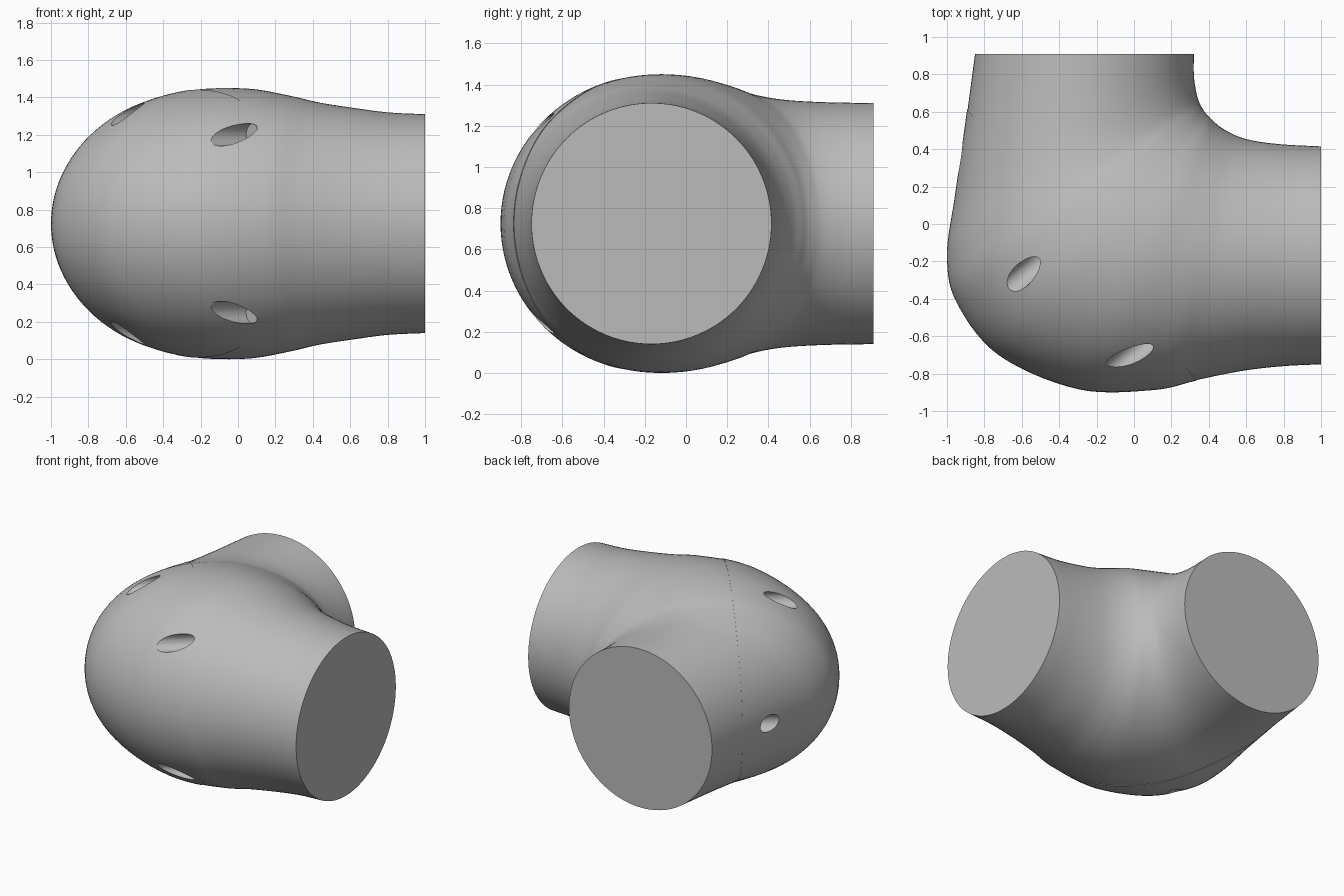
import bpy, bmesh, math
from mathutils import Vector

old = bpy.data.objects.get("Cube")
if old:
    bpy.data.objects.remove(old, do_unlink=True)

MID_Z = 0.725
SIDES = 112
STEPS = 7

grey = bpy.data.materials.new("plain grey")
grey.use_nodes = True
grey.diffuse_color = (0.5, 0.5, 0.5, 1)
grey.node_tree.nodes["Principled BSDF"].inputs["Base Color"].default_value = (0.5, 0.5, 0.5, 1)

# Cross-sections around the bend: inner x, inner y, outer x, outer y, half height
SECTIONS = [Vector(s) for s in (
    (1, .415, 1, -.75, .585),
    (.8, .425, .8, -.76, .595),
    (.64, .445, .58, -.785, .62),
    (.54, .475, .33, -.835, .647),
    (.46, .52, .1, -.885, .682),
    (.41, .565, -.3, -.88, .721),
    (.385, .59, -.72, -.70, .72),
    (.365, .62, -.945, -.42, .685),
    (.345, .66, -.997, -.17, .64),
    (.33, .72, -.955, .15, .605),
    (.32, .8, -.905, .5, .59),
    (.32, .91, -.85, .91, .585),
)]

# Joint plane between the body and the cap
SEAM = Vector((-.28, -.11, MID_Z))
ALONG = Vector((.646, -.763, 0)).normalized()
OUT = Vector((-.763, -.646, 0)).normalized()


def blend(a, b, c, d, t):
    """Smooth curve through b and c."""
    return (b * 2 + (c - a) * t + (a * 2 - b * 5 + c * 4 - d) * t ** 2
            + (b * 3 - a - c * 3 + d) * t ** 3) / 2


def smooth_sections():
    pts = [SECTIONS[0] * 2 - SECTIONS[1]] + SECTIONS + [SECTIONS[-1] * 2 - SECTIONS[-2]]
    result = []
    for i in range(len(SECTIONS) - 1):
        result += [blend(*pts[i:i + 4], k / STEPS) for k in range(STEPS)]
    return result + [SECTIONS[-1]]


def make_object(name, bm):
    bmesh.ops.recalc_face_normals(bm, faces=bm.faces)
    mesh = bpy.data.meshes.new(name)
    bm.to_mesh(mesh)
    bm.free()
    mesh.materials.append(grey)
    obj = bpy.data.objects.new(name, mesh)
    bpy.context.collection.objects.link(obj)
    return obj


def activate(obj):
    bpy.ops.object.select_all(action='DESELECT')
    obj.select_set(True)
    bpy.context.view_layer.objects.active = obj


def elbow_half(name, keep_cap):
    """Loft the whole elbow, then keep one closed side of the joint plane."""
    bm = bmesh.new()
    rings = []
    for xi, yi, xo, yo, h in smooth_sections():
        inner, outer = Vector((xi, yi, MID_Z)), Vector((xo, yo, MID_Z))
        centre, half = (inner + outer) / 2, (outer - inner) / 2
        ring = []
        for k in range(SIDES):
            a = math.tau * k / SIDES
            ring.append(bm.verts.new(centre + half * math.cos(a) + Vector((0, 0, h * math.sin(a)))))
        rings.append(ring)
    for r, s in zip(rings, rings[1:]):
        for k in range(SIDES):
            n = (k + 1) % SIDES
            bm.faces.new((r[k], r[n], s[n], s[k]))
    bm.faces.new(rings[0])
    bm.faces.new(rings[-1])
    cut = bmesh.ops.bisect_plane(bm, geom=bm.verts[:] + bm.edges[:] + bm.faces[:],
                                 plane_co=SEAM, plane_no=OUT,
                                 clear_inner=keep_cap, clear_outer=not keep_cap)
    rim = [e for e in cut["geom_cut"] if isinstance(e, bmesh.types.BMEdge)]
    bmesh.ops.contextual_create(bm, geom=rim)
    if keep_cap:  # the cap stands slightly proud at the joint
        for v in bm.verts:
            v.co = SEAM + (v.co - SEAM) * 1.004
    return make_object(name, bm)


body = elbow_half("elbow_body", False)
cap = elbow_half("rounded_cap", True)

# Screw holes, all drilled square to the joint plane: offset along it, offset in z
HOLES = [(-.77, 0), (-.08, .585), (-.08, -.585), (.62, .475), (.62, -.475)]
for t, dz in HOLES:
    bm = bmesh.new()
    bmesh.ops.create_cone(bm, cap_ends=True, segments=40, radius1=.06, radius2=.06, depth=1.2)
    turn = OUT.to_track_quat('Z', 'Y').to_matrix()
    bmesh.ops.rotate(bm, verts=bm.verts, matrix=turn, cent=(0, 0, 0))
    bmesh.ops.translate(bm, verts=bm.verts, vec=SEAM + ALONG * t + OUT * .65 + Vector((0, 0, dz)))
    cutter = make_object("hole_cutter", bm)
    cutter.hide_render = True
    mod = cap.modifiers.new("hole", 'BOOLEAN')
    mod.operation = 'DIFFERENCE'
    mod.solver = 'EXACT'
    mod.object = cutter
    activate(cap)
    bpy.ops.object.modifier_apply(modifier=mod.name)
    bpy.data.objects.remove(cutter, do_unlink=True)

for part in (body, cap):
    activate(part)
    bpy.ops.object.shade_smooth_by_angle(angle=math.radians(30))
